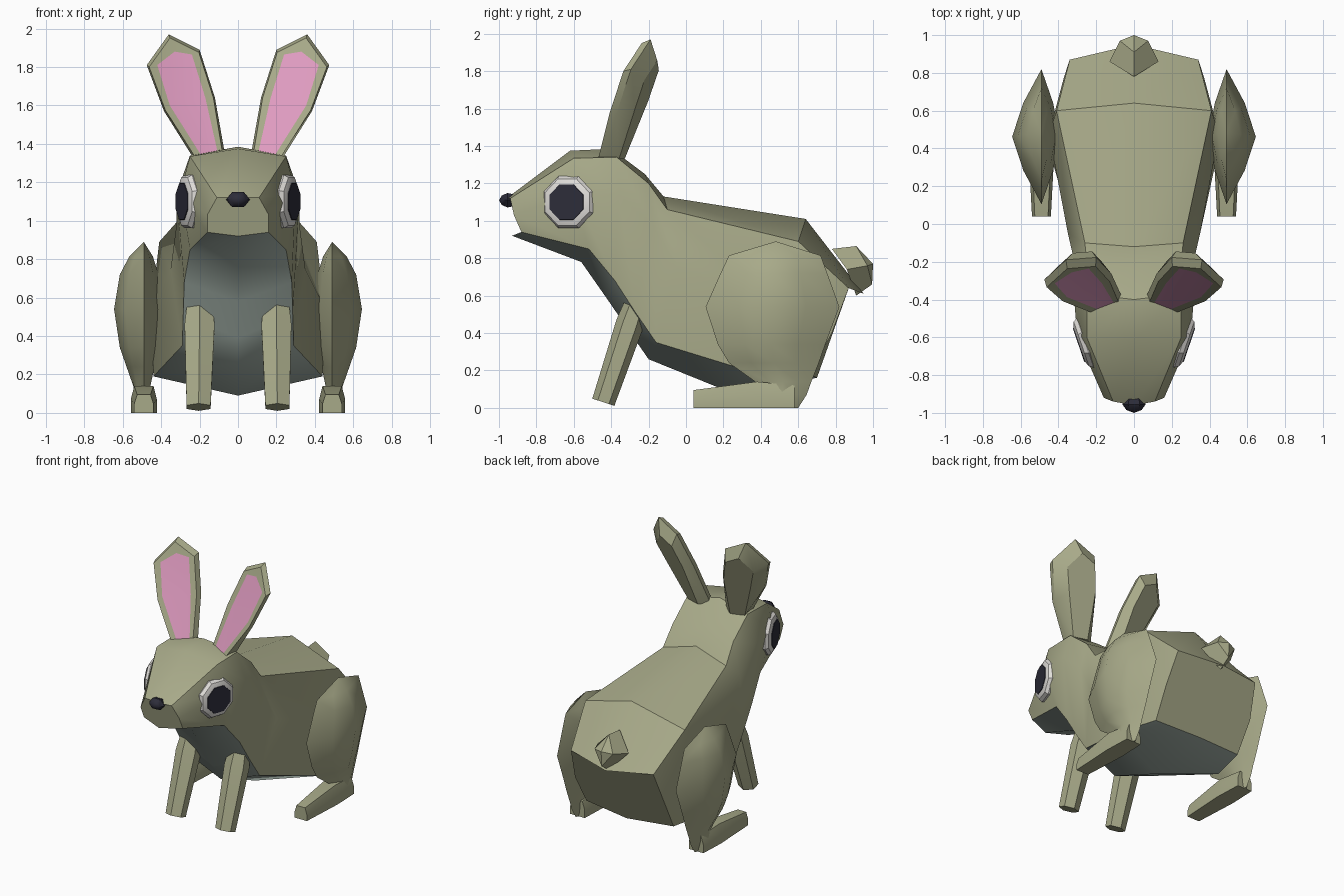
import bpy, bmesh, math
from mathutils import Vector

if "Cube" in bpy.data.objects:
    bpy.data.objects.remove(bpy.data.objects["Cube"])


def material(name, rgb):
    m = bpy.data.materials.new(name)
    m.diffuse_color = (*rgb, 1)
    m.use_nodes = True
    m.node_tree.nodes["Principled BSDF"].inputs["Base Color"].default_value = m.diffuse_color
    return m


FUR = material("olive_fur", (0.39, 0.40, 0.25))
BELLY = material("pale_belly", (0.41, 0.49, 0.44))
PINK = material("ear_pink", (0.74, 0.33, 0.53))
WHITE = material("eye_white", (0.75, 0.73, 0.70))
DARK = material("dark_blue", (0.026, 0.026, 0.042))


def loft(name, rings, mats=(FUR,), rule=None, mirror=False, angle=35):
    """Skin closed rings; rule(ring, side) picks the material, side -1 is an end cap."""
    bm = bmesh.new()
    loops = [[bm.verts.new(p) for p in r] for r in rings]

    def add(vs, i, j):
        f = bm.faces.new(vs)
        f.material_index = rule(i, j) if rule else 0

    for i, (a, b) in enumerate(zip(loops, loops[1:])):
        n = max(len(a), len(b))
        for j in range(n):
            k = (j + 1) % n
            if len(a) == 1:
                add((a[0], b[j], b[k]), i, j)
            elif len(b) == 1:
                add((a[j], a[k], b[0]), i, j)
            else:
                add((a[j], a[k], b[k], b[j]), i, j)
    for i in (0, len(loops) - 1):
        if len(loops[i]) > 2:
            add(loops[i], i, -1)
    bmesh.ops.recalc_face_normals(bm, faces=bm.faces)
    me = bpy.data.meshes.new(name)
    bm.to_mesh(me)
    bm.free()
    for m in mats:
        me.materials.append(m)
    ob = bpy.data.objects.new(name, me)
    bpy.context.collection.objects.link(ob)
    bpy.ops.object.select_all(action='DESELECT')
    ob.select_set(True)
    bpy.context.view_layer.objects.active = ob
    bpy.ops.object.shade_smooth_by_angle(angle=math.radians(angle))
    if mirror:
        ob.modifiers.new("mirror", 'MIRROR')
    return ob


def circle(centre, u, v, ru, rv, n, start=0.0):
    """Ring of n points around centre in the plane of u and v."""
    c, u, v = Vector(centre), Vector(u), Vector(v)
    return [c + u * ru * math.cos(start + math.tau * k / n)
            + v * rv * math.sin(start + math.tau * k / n) for k in range(n)]


# Head and body: half sections from top centre down to bottom centre
half_sections = [
    [(0, -.96, 1.12), (.11, -.94, 1.12), (.16, -.92, 1.03), (.16, -.88, .94), (0, -.93, .92)],
    [(0, -.62, 1.375), (.25, -.60, 1.335), (.30, -.60, 1.15), (.25, -.52, .85), (0, -.56, .78)],
    [(0, -.40, 1.385), (.25, -.37, 1.34), (.32, -.36, 1.14), (.28, -.38, .68), (0, -.42, .58)],
    [(0, -.22, 1.25), (.25, -.20, 1.20), (.32, -.18, .98), (.285, -.27, .51), (0, -.29, .39)],
    [(0, -.12, 1.13), (.26, -.10, 1.06), (.35, -.05, .75), (.29, -.16, .35), (0, -.20, .26)],
    [(0, .64, 1.01), (.41, .60, .89), (.45, .48, .55), (.44, .36, .19), (0, .22, .09)],
    [(0, .95, .61), (.34, .87, .64), (.37, .78, .40), (.36, .66, .18), (0, .70, .16)],
]
sections = [h + [(-x, y, z) for x, y, z in h[3:0:-1]] for h in half_sections]
loft("body", sections, (FUR, BELLY), lambda i, j: int(j in (3, 4)))

# Nose
loft("nose", [[(0, -1.0, 1.11)]] + [
    circle((0, y, 1.11), (1, 0, 0), (0, 0, 1), r, r * .72, 6) for y, r in ((-.985, .04), (-.955, .062), (-.92, .05))],
    (DARK,))

# Eyes: pale bevelled disc with a dark raised centre
n = Vector((math.cos(.33), -math.sin(.33), 0))
u, eye = Vector((-n.y, n.x, 0)), Vector((.258, -.628, 1.10))
eye_rings = [circle(eye + n * d, u, (0, 0, 1), r, r, 8, math.pi / 8)
             for d, r in ((-.06, .14), (0, .15), (.022, .135), (.034, .104))]
loft("eyes", eye_rings, (WHITE,), mirror=True)
loft("pupils", [circle(eye + n * d, u, (0, 0, 1), r, r, 8, math.pi / 8)
                for d, r in ((.030, .104), (.038, .102))], (DARK,), mirror=True)

# Ears: leaf outline on a tilted plane, with a pink front panel
outline = [(.065, 1.33), (.12, 1.64), (.20, 1.89), (.36, 1.97), (.475, 1.81), (.385, 1.57), (.22, 1.33)]
panel = [(.10, 1.33), (.17, 1.64), (.24, 1.865), (.33, 1.88), (.42, 1.81), (.355, 1.60), (.185, 1.33)]


def ear_ring(points, scale, back):
    """Place (x, z) points on the ear plane, shrunk to the centre and pushed back."""
    cx, cz = (sum(p[k] for p in points) / len(points) for k in (0, 1))
    ring = []
    for x, z in points:
        x, z = cx + (x - cx) * scale, cz + (z - cz) * (scale if z > 1.4 else 1)
        ring.append((x, -.42 - .3 * (x - .1) + .44 * (z - 1.36) + back, z))
    return ring


loft("ears", [ear_ring(panel, 1, .004), ear_ring(outline, .94, 0), ear_ring(outline, 1, .04),
              ear_ring(outline, .65, .115)],
     (FUR, PINK), lambda i, j: int(i == 0 and j == -1), mirror=True)

# Front legs: leaning hexagonal posts
axis = Vector((0, .17, .52)).normalized()
side = Vector((0, axis.z, -axis.y))
loft("front_legs", [circle(c, (1, 0, 0), side, rx, ry, 6, math.pi / 2) for c, rx, ry in (
    ((.205, -.442, .03), .072, .062), ((.20, -.30, .45), .09, .075), ((.20, -.25, .60), .07, .06))],
    mirror=True)

# Hind legs: lens-shaped thighs narrowing to the ankle
HIP_X = .49
thigh = [[(HIP_X, .48, .89)]]
for z, y0, y1, w in ((.815, .23, .72, .075), (.72, .185, .755, .125), (.54, .105, .82, .155),
                     (.34, .17, .745, .125), (.24, .23, .71, .09), (.14, .37, .67, .055),
                     (.07, .38, .645, .055), (0, .38, .60, .06)):
    ring = []
    for t, s in ((0, 0), (.25, .62), (.5, 1), (.75, .62), (1, 0), (.75, -.4), (.5, -.62), (.25, -.4)):
        ring.append((HIP_X + s * w, y0 + (y1 - y0) * t, z))
    thigh.append(ring)
loft("hind_legs", thigh, mirror=True, angle=50)

# Hind feet
loft("hind_feet", [[(HIP_X - b, y, 0), (HIP_X + b, y, 0), (HIP_X + b, y, h * .5),
                    (HIP_X + t, y, h), (HIP_X - t, y, h), (HIP_X - b, y, h * .5)]
                   for y, b, t, h in ((.04, .05, .035, .095), (.38, .068, .05, .14), (.58, .06, .04, .12))],
     mirror=True)

# Tail: blunt four-sided stub
loft("tail", [
    [(.13, .86, .74), (0, .78, .85), (-.13, .86, .74), (0, .91, .60)],
    [(.075, .97, .76), (0, .91, .865), (-.075, .97, .76), (0, .995, .66)],
    [(0, 1.0, .77)]])
